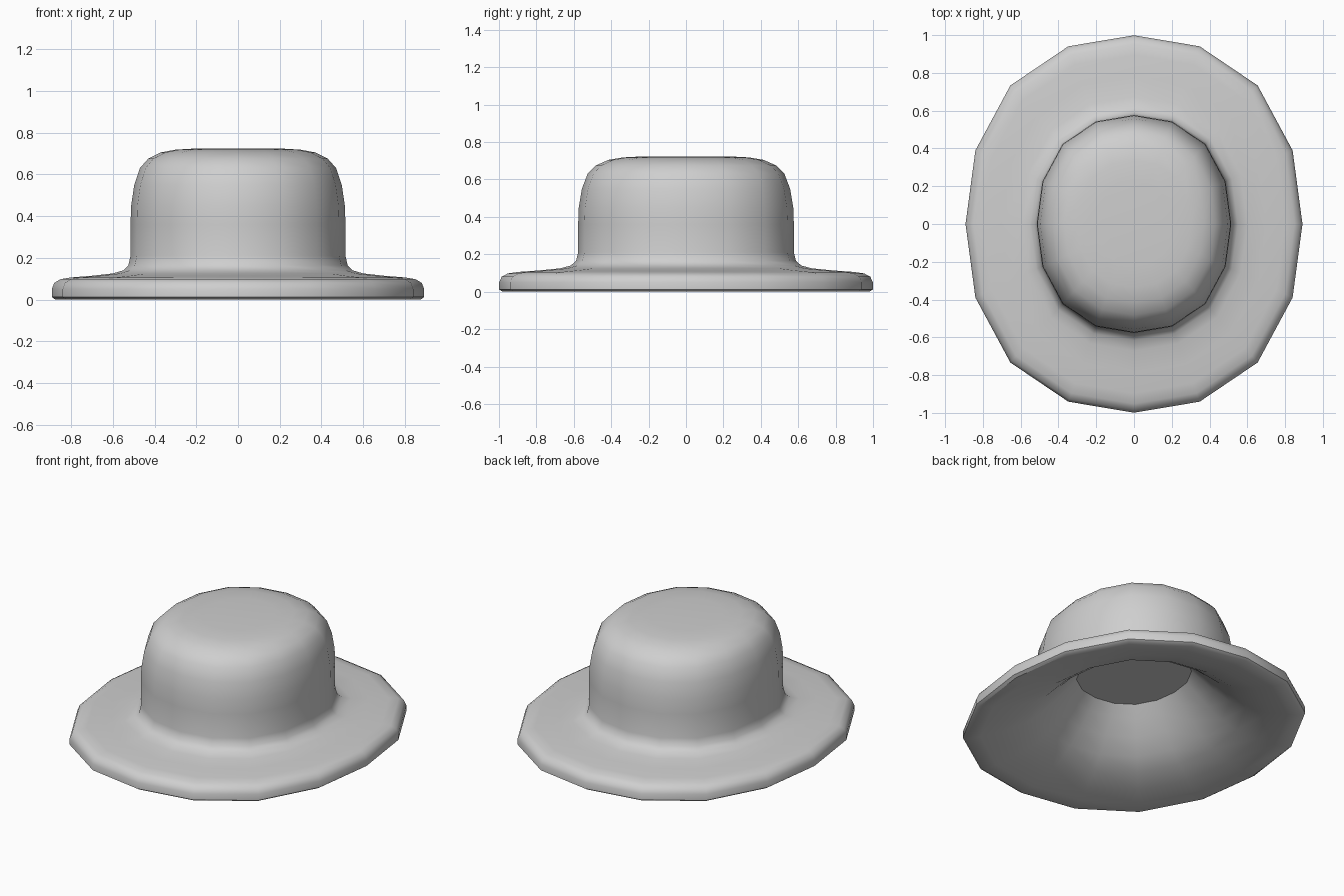
import bpy
import bmesh
from math import cos, sin, pi

SIDES = 16
STRETCH = 1.12  # the hat is longer front to back than side to side

cube = bpy.data.objects.get("Cube")
if cube:
    bpy.data.objects.remove(cube)

felt = bpy.data.materials.new("grey_felt")
felt.use_nodes = True
grey = (0.62, 0.62, 0.62, 1)
felt.diffuse_color = grey
felt.node_tree.nodes["Principled BSDF"].inputs["Base Color"].default_value = grey


def ring(bm, radius, z):
    """Slightly squared oval of vertices."""
    verts = []
    for i in range(SIDES):
        a = 2 * pi * i / SIDES
        r = radius * (1 + 0.038 * sin(2 * a) ** 2)
        verts.append(bm.verts.new((r * cos(a), STRETCH * r * sin(a), z)))
    return verts


# Profile from the crown top, over the brim and up into the hollow: radius, height
profile = [
    (0.20, 0.724), (0.30, 0.718), (0.37, 0.705), (0.43, 0.675), (0.47, 0.63),
    (0.497, 0.55), (0.512, 0.45), (0.515, 0.36), (0.515, 0.21), (0.525, 0.165),
    (0.55, 0.14), (0.60, 0.125), (0.70, 0.114), (0.80, 0.106), (0.85, 0.098),
    (0.88, 0.08), (0.892, 0.05), (0.892, 0.012), (0.875, 0.0),
    (0.80, 0.01), (0.70, 0.03), (0.58, 0.072), (0.50, 0.125), (0.42, 0.2),
    (0.35, 0.28), (0.30, 0.34),
]

bm = bmesh.new()
rings = [ring(bm, r, z) for r, z in profile]
for upper, lower in zip(rings, rings[1:]):
    for i in range(SIDES):
        j = (i + 1) % SIDES
        bm.faces.new((upper[i], lower[i], lower[j], upper[j]))

# Crown top and hollow ceiling
bm.faces.new(rings[0])
bm.faces.new(rings[-1][::-1])
bmesh.ops.recalc_face_normals(bm, faces=bm.faces)

mesh = bpy.data.meshes.new("hat")
bm.to_mesh(mesh)
bm.free()
mesh.materials.append(felt)
hat = bpy.data.objects.new("hat", mesh)
bpy.context.collection.objects.link(hat)

# Smooth felt, with a crease at the hollow ceiling
bpy.context.view_layer.objects.active = hat
hat.select_set(True)
bpy.ops.object.shade_smooth_by_angle(angle=0.75)
